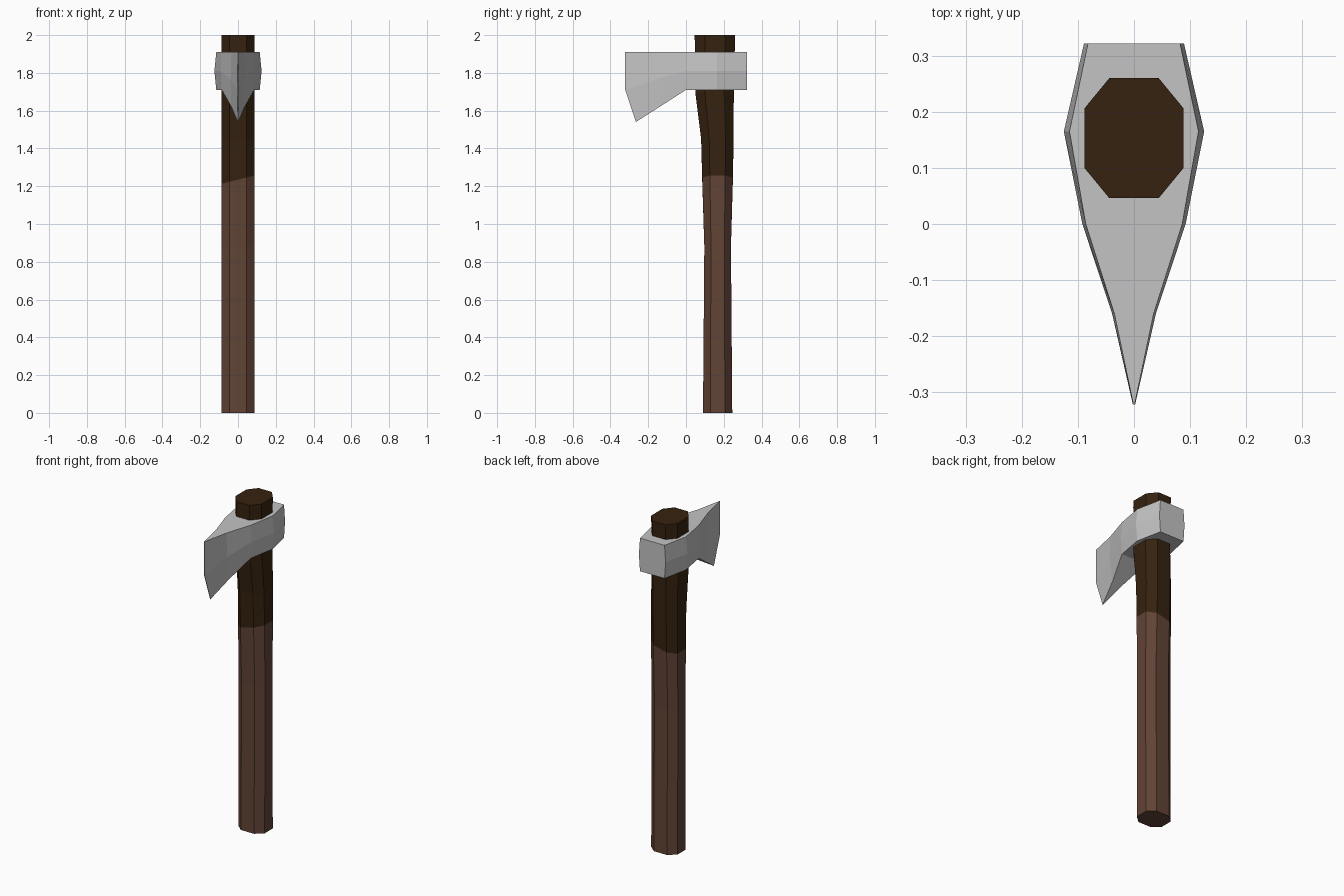
import bpy, bmesh

if "Cube" in bpy.data.objects:
    bpy.data.objects.remove(bpy.data.objects["Cube"])


def material(name, rgb):
    m = bpy.data.materials.new(name)
    m.diffuse_color = (*rgb, 1)
    m.use_nodes = True
    m.node_tree.nodes["Principled BSDF"].inputs["Base Color"].default_value = m.diffuse_color
    return m


def loft(name, rings, mats, mat_rule):
    """Skin closed rings of points, with capped ends."""
    bm = bmesh.new()
    vr = [[bm.verts.new(p) for p in r] for r in rings]
    n = len(vr[0])
    for k, (a, b) in enumerate(zip(vr, vr[1:])):
        for i in range(n):
            j = (i + 1) % n
            bm.faces.new((a[i], a[j], b[j], b[i])).material_index = mat_rule(k)
    bm.faces.new(vr[0][::-1]).material_index = mat_rule(0)
    bm.faces.new(vr[-1]).material_index = mat_rule(len(rings) - 2)
    bmesh.ops.remove_doubles(bm, verts=bm.verts, dist=1e-4)
    bmesh.ops.recalc_face_normals(bm, faces=bm.faces)
    me = bpy.data.meshes.new(name)
    bm.to_mesh(me)
    bm.free()
    ob = bpy.data.objects.new(name, me)
    bpy.context.collection.objects.link(ob)
    for m in mats:
        me.materials.append(m)
    return ob


wood = material("brown wood", (0.12, 0.056, 0.036))
dark = material("dark wood", (0.036, 0.016, 0.005))
steel = material("steel grey", (0.55, 0.55, 0.55))

# Handle: chamfered octagon section, (z, front y, back y)
HX = 0.088
stations = [(0, 0.09, 0.245), (0.88, 0.097, 0.238), (1.235, 0.086, 0.248),
            (1.45, 0.08, 0.252), (1.69, 0.05, 0.253), (2, 0.046, 0.26)]


def octagon(z, y0, y1, tilt):
    q = (y1 - y0) / 4
    pts = [(-HX / 2, y0), (HX / 2, y0), (HX, y0 + q), (HX, y1 - q),
           (HX / 2, y1), (-HX / 2, y1), (-HX, y1 - q), (-HX, y0 + q)]
    return [(x, y, z + tilt * x) for x, y in pts]


# The colour border ring is slightly tilted
loft("handle", [octagon(z, a, b, 0.25 if z == 1.235 else 0) for z, a, b in stations],
     [wood, dark], lambda k: 0 if k < 2 else 1)

# Head: sections along y (y top, y mid, y bottom, half width edge, half width mid, z mid, z bottom)
head = [(0.322, 0.322, 0.322, 0.082, 0.089, 1.81, 1.71),
        (0.165, 0.165, 0.165, 0.115, 0.125, 1.81, 1.71),
        (0.0, 0.0, 0.0, 0.086, 0.092, 1.81, 1.71),
        (-0.16, -0.16, -0.14, 0.035, 0.039, 1.765, 1.62),
        (-0.322, -0.322, -0.265, 0.001, 0.002, 1.71, 1.54)]
rings = [[(-e, yt, 1.91), (e, yt, 1.91), (m, ym, zm), (e, yb, zb), (-e, yb, zb), (-m, ym, zm)]
         for yt, ym, yb, e, m, zm, zb in head]
loft("axe_head", rings, [steel], lambda k: 0)
